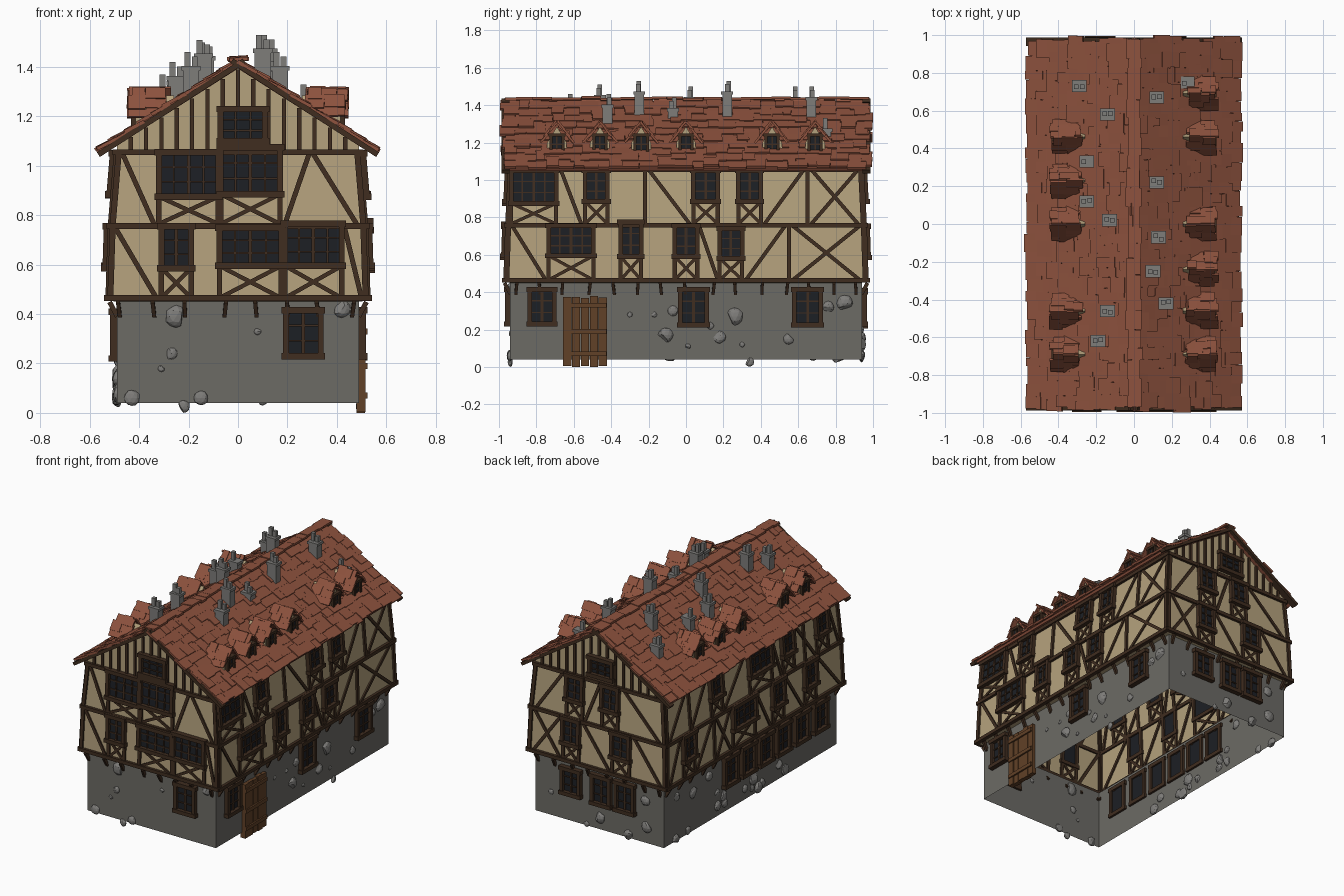
import bpy, bmesh, math, random
from mathutils import Vector, Matrix

if "Cube" in bpy.data.objects:
    bpy.data.objects.remove(bpy.data.objects["Cube"])

random.seed(4)
rnd = random.uniform
V = Vector


def mat(name, *rgb):
    m = bpy.data.materials.new(name)
    m.diffuse_color = (*rgb, 1)
    m.use_nodes = True
    m.node_tree.nodes["Principled BSDF"].inputs["Base Color"].default_value = m.diffuse_color
    return m


STONE, PLASTER = mat("stone", .15, .145, .13), mat("plaster", .46, .36, .205)
WOOD, TILE = mat("wood", .05, .026, .014), mat("tile", .27, .085, .048)
GLASS, DOOR = mat("glass", .012, .014, .018), mat("door_wood", .12, .052, .02)
ROCK = mat("rock", .21, .205, .195)


def finish(name, bm, m):
    bmesh.ops.recalc_face_normals(bm, faces=bm.faces)
    me = bpy.data.meshes.new(name)
    bm.to_mesh(me)
    me.materials.append(m)
    bpy.context.collection.objects.link(bpy.data.objects.new(name, me))


def box(bm, c, x, y, z):
    """Box at centre c with three half-extent vectors."""
    m = Matrix((x, y, z)).transposed().to_4x4()
    m.translation = c
    bmesh.ops.create_cube(bm, size=2, matrix=m)


def abox(bm, c, x, y, z):
    box(bm, V(c), V((x, 0, 0)), V((0, y, 0)), V((0, 0, z)))


# Wall profile: half width, half length, height
RINGS = [(.49, .94, .04), (.49, .94, .45), (.525, .965, .455),
         (.515, .955, .76), (.49, .94, 1.06), (.49, .94, 1.6)]
NORMAL = {'F': V((0, -1, 0)), 'B': V((0, 1, 0)), 'R': V((1, 0, 0)), 'L': V((-1, 0, 0))}


def half(z, i):
    for p, q in zip(RINGS, RINGS[1:]):
        if z <= q[2]:
            t = max(0, (z - p[2]) / (q[2] - p[2]))
            return p[i] + (q[i] - p[i]) * t
    return q[i]


def P(f, u, z, o=0):
    """Point on wall f at horizontal u, height z, pushed out by o."""
    if f in 'FB':
        return V((u, 0, z)) + NORMAL[f] * (half(z, 1) + o)
    return V((0, u, z)) + NORMAL[f] * (half(z, 0) + o)


def beam(bm, f, u0, z0, u1, z1, w=.022, out=.012, inn=.01):
    a, b, n = P(f, u0, z0), P(f, u1, z1), NORMAL[f]
    d = b - a
    box(bm, (a + b) / 2 + n * (out - inn) / 2, d / 2,
        d.cross(n).normalized() * w / 2, n * (out + inn) / 2)


# Open wall shells
def shell(name, rings, m, gables=False):
    bm = bmesh.new()
    loops = [[bm.verts.new((sx * w, sy * l, z)) for sx, sy in
              ((-1, -1), (1, -1), (1, 1), (-1, 1))] for w, l, z in rings]
    for a, b in zip(loops, loops[1:]):
        for i in range(4):
            bm.faces.new((a[i], a[(i + 1) % 4], b[(i + 1) % 4], b[i]))
    if gables:
        for i, y in ((0, -.94), (2, .94)):
            bm.faces.new((loops[-1][i], loops[-1][i + 1], bm.verts.new((0, y, 1.40))))
    finish(name, bm, m)


shell("stone_base", RINGS[:2], STONE)
shell("plaster_walls", RINGS[1:5] + [(.49, .94, 1.09)], PLASTER, True)

# Windows: (centre, width, bottom, top) per wall and storey
WIN = {
    'F': [[(.265, .14, .23, .415)],
          [(-.25, .12, .585, .755), (.05, .25, .595, .75), (.305, .23, .595, .765)],
          [(-.20, .24, .875, 1.055), (.05, .24, .885, 1.075)], [(.02, .18, 1.10, 1.23)]],
    'R': [[(-.77, .13, .23, .415), (.04, .14, .225, .415), (.65, .14, .225, .415)],
          [(-.615, .24, .595, .755), (-.295, .11, .59, .775), (0, .12, .59, .755), (.24, .12, .58, .74)],
          [(-.815, .24, .875, 1.05), (-.48, .12, .885, 1.05), (.105, .13, .885, 1.05), (.34, .12, .885, 1.05)], []],
    'B': [[(.21, .13, .23, .4), (-.02, .13, .22, .41), (-.2, .13, .22, .41)],
          [(.2, .12, .585, .755), (-.18, .13, .585, .75)],
          [(.18, .12, .885, 1.05), (-.09, .12, .885, 1.05)], [(-.02, .17, 1.10, 1.22)]],
    'L': [[(y, .13, .22, .41) for y in (-.745, -.54, -.34, -.15, .04, .23)],
          [(.72, .12, .585, .755), (.12, .24, .595, .755), (-.25, .12, .585, .755), (-.6, .12, .585, .755)],
          [(.4, .12, .885, 1.05), (-.08, .24, .88, 1.05), (-.38, .12, .885, 1.05), (-.75, .12, .885, 1.05)], []]}
# Diagonal braces: (u at bottom, u at top) for the two timber storeys
BRACE = {
    'F': [[(-.33, -.5), (.5, .43)], [(-.34, -.47), (.19, .29), (.48, .3)]],
    'R': [[(-.75, -.93), (.17, .07), (.32, .53), (.57, .93), (.93, .57)],
          [(-.56, -.67), (.02, -.2), (.42, .63), (.67, .92), (.92, .67)]],
    'B': [[(.28, .49), (.49, .28), (-.1, .12), (-.49, -.27)], [(.47, .27), (.1, -.01), (-.47, -.18)]],
    'L': [[(.93, .8), (.64, .45), (.42, .26), (.26, .42), (-.17, -.02), (-.52, -.33), (-.93, -.68)],
          [(.92, .7), (.68, .48), (.32, .06), (-.3, -.22), (-.67, -.46), (-.92, -.83)]]}
POST = {'F': [[], []], 'R': [[.55], [-.22, .65]], 'B': [[], []], 'L': [[.44], [.69, -.56]]}

frames, glass, timber = bmesh.new(), bmesh.new(), bmesh.new()
FLOORS = [(.465, .755), (.765, 1.055)]
for f in 'FRBL':
    end = 0 if f in 'FB' else 1
    for s, wins in enumerate(WIN[f]):
        for c, w, z0, z1 in wins:
            a, b = c - w / 2, c + w / 2
            beam(glass, f, c, z0, c, z1, w, .008, .004)
            for u in (a, b):
                beam(frames, f, u, z0, u, z1, .024, .028, .015)
            for z in (z0, z1):
                beam(frames, f, a - .018, z, b + .018, z, .026, .034, .015)
            cols = 2 if w < .16 else 3 if w < .2 else 4
            for k in range(1, cols):
                u = a + w * k / cols
                beam(frames, f, u, z0, u, z1, .008 if k * 2 != cols else .014, .016, 0)
            for k in (1, 2):
                z = z0 + (z1 - z0) * k / 3
                beam(frames, f, a, z, b, z, .007, .015, 0)
            if s in (1, 2):      # posts and crossed panel beneath the window
                lo, hi = FLOORS[s - 1]
                for u in (a, b):
                    beam(timber, f, u, lo, u, hi)
                beam(timber, f, a, lo, b, z0, .017, .009)
                beam(timber, f, a, z0, b, lo, .017, .008)
    for s, (lo, hi) in enumerate(FLOORS):
        for p, q in BRACE[f][s]:
            beam(timber, f, p, lo, q, hi, .02, .009)
        for u in POST[f][s]:
            beam(timber, f, u, lo, u, hi)
        for sg in (-1, 1):       # corner posts
            beam(timber, f, sg * (half(lo, end) - .008), lo, sg * (half(hi, end) - .008), hi, .024, .012)
    for z in (.465, .757, 1.055):   # horizontal plates
        e = half(z, end) + .012
        beam(timber, f, -e, z, e, z, .024, .018)
    n = 8 if end == 0 else 15    # knees under the jetty
    for k in range(n):
        u = (half(.3, end) - .02) * (2 * k / (n - 1) - 1) + rnd(-.015, .015)
        a, b = P(f, u, .39, -.002), P(f, u + rnd(-.01, .01), .449, .03)
        d = b - a
        side = NORMAL[f].cross(V((0, 0, 1))) * .008
        box(timber, (a + b) / 2, d / 2, side, d.cross(side).normalized() * .01)

# Gable studs and barge boards
for f, sy in (('F', -1), ('B', 1)):
    wc, ww = WIN[f][3][0][:2]
    for k in range(-7, 8):
        x = k * .062
        z0 = 1.24 if abs(x - wc) < ww / 2 + .01 else 1.06
        beam(timber, f, x, z0, x, 1.39 - .63 * abs(x), .017)
    for sx in (-1, 1):
        a, b = V((-sx * .025, sy * .965, 1.425)), V((sx * .565, sy * .965, 1.045))
        d = b - a
        box(timber, (a + b) / 2, d / 2, V((0, .022, 0)), d.cross(V((0, 1, 0))).normalized() * .011)
finish("window_frames", frames, WOOD)
finish("window_panes", glass, GLASS)
finish("timber_frame", timber, WOOD)

# Plank door with battens
door = bmesh.new()
for k in range(5):
    u = -.636 + k * .048
    beam(door, 'R', u, 0.0 if k % 2 else .004, u, .375 + rnd(-.006, .006), .045, .022 + rnd(0, .005))
for z in (.07, .19, .33):
    beam(door, 'R', -.655, z, -.425, z, .025, .034)
finish("plank_door", door, DOOR)


# Rough shingles laid in rows down a slope
def shingles(bm, top, along, down, length, slope, rows, w, jit, t=.007):
    n = along.cross(down).normalized()
    n = n if n.z > 0 else -n
    pitch = slope / rows
    for r in range(rows):
        a, stop = rnd(0, jit), length - rnd(0, jit)
        while a < stop - .004:
            b = min(a + w * rnd(.6, 1.5), stop)
            if stop - b < w * .3:
                b = stop
            h = pitch * rnd(.62, .85)
            c = top + along * (a + b) / 2 + down * (pitch * (r + .5) + rnd(-.12, .12) * pitch) + n * rnd(.004, .014)
            box(bm, c, along * (b - a) / 2, (down + n * rnd(.03, .1) + along * rnd(-.05, .05)) * h, n * t)
            a = b


Y, roof, slab = V((0, 1, 0)), bmesh.new(), bmesh.new()
for sx in (-1, 1):
    down = V((sx * .58, 0, -.37)).normalized()
    shingles(roof, V((0, -1, 1.415)), Y, down, 2.0, .65, 10, .07, .035)
    n = V((sx * .37, 0, .58)).normalized()
    box(slab, V((0, 0, 1.403)) + down * .325, down * .325, Y * .965, n * .008)
shingles(roof, V((-.025, -.985, 1.425)), Y, V((1, 0, 0)), 1.97, .05, 1, .08, .02)
finish("roof_shingles", roof, TILE)
finish("roof_deck", slab, TILE)

# Dormers
dw, df, dg, dr = (bmesh.new() for _ in range(4))
for sx, ys in ((1, (.69, .46, 0, -.24, -.46, -.69)), (-1, (.46, .23, 0, -.46, -.69))):
    for y in ys:
        prof = ((-.052, 1.1), (.052, 1.1), (.052, 1.2), (0, 1.285), (-.052, 1.2))
        ends = [[dw.verts.new((sx * x, y + a, z)) for a, z in prof] for x in (.26, .415)]
        for e in ends:
            dw.faces.new(e)
        for i in range(5):
            j = (i + 1) % 5
            dw.faces.new((ends[0][i], ends[0][j], ends[1][j], ends[1][i]))
        x = sx * .418
        abox(dg, (x, y, 1.19), .004, .028, .045)
        for s in (-1, 1):
            abox(df, (x, y + s * .033, 1.19), .016, .008, .055)
            abox(df, (x, y, 1.19 + s * .05), .018, .046, .008)
            down = V((0, s * .085, -.115)).normalized()
            shingles(dr, V((sx * .36 - .09, y, 1.30)), V((1, 0, 0)), down, .18, .125, 3, .06, .025, .006)
        abox(df, (x, y, 1.19), .008, .004, .045)
        abox(df, (x, y, 1.19), .008, .028, .004)
finish("dormer_walls", dw, PLASTER)
finish("dormer_frames", df, WOOD)
finish("dormer_panes", dg, GLASS)
finish("dormer_shingles", dr, TILE)

# Chimney stacks with pots: x, y, top
ch = bmesh.new()
for x, y, top in ((-.29, .73, 1.37), (-.14, .58, 1.50), (-.25, .33, 1.40), (-.25, .12, 1.42), (-.13, .02, 1.50),
                  (-.14, -.46, 1.51), (-.19, -.62, 1.46), (.28, .75, 1.33), (.12, .67, 1.50), (.12, .22, 1.53),
                  (.13, -.07, 1.44), (.10, -.25, 1.53), (.17, -.42, 1.46)):
    base, cap = 1.36 - .64 * abs(x), top - .065
    abox(ch, (x, y, (base + cap) / 2), .033, .026, (cap - base) / 2)
    abox(ch, (x, y, cap), .039, .032, .009)
    for k in range(random.choice((1, 2, 2))):
        h = top - cap - k * .018
        abox(ch, (x + (k - .5) * .03, y + rnd(-.01, .01), cap + h / 2), .012, .012, h / 2)
finish("chimneys", ch, ROCK)

# Field stones bulging from the base
SPOTS = {'F': [(-.25, .39, .045), (-.27, .24, .025), (-.31, .18, .015), (-.43, .06, .034), (-.15, .06, .03),
               (.08, .33, .015), (.42, .42, .035), (-.22, .026, .026)],
         'R': [(-.3, .28, .015), (-.17, .28, .015), (-.07, .3, .03), (-.11, .17, .042), (.01, .11, .015),
               (.13, .22, .02), (.26, .27, .047), (.18, .16, .034), (.3, .12, .015), (.55, .15, .03),
               (.76, .32, .032), (.85, .34, .045), (.34, .026, .025)],
         'B': [(.37, .2, .02), (0, .12, .04), (-.22, .06, .035), (-.35, .33, .035), (-.36, .15, .04), (.1, .05, .02)],
         'L': [(rnd(-.88, .88), rnd(.05, .17), rnd(.018, .042)) for _ in range(12)] +
              [(.8, .34, .03), (.62, .3, .04), (.45, .35, .035), (.36, .2, .025)]}
st = bmesh.new()
for f, spots in SPOTS.items():
    n = NORMAL[f]
    for u, z, r in spots:
        vs = bmesh.ops.create_icosphere(st, subdivisions=2, radius=r)['verts']
        c, k = P(f, u, z), V((rnd(-1, 1), rnd(-1, 1), rnd(-1, 1))).normalized()
        for v in vs:             # flatten and chip into facets
            v.co -= k * max(0, v.co.dot(k) - r * .55)
            v.co -= n * v.co.dot(n) * .45
            v.co = c + v.co * rnd(.92, 1.04)
            v.co.z = max(v.co.z, 0)
finish("field_stones", st, ROCK)
